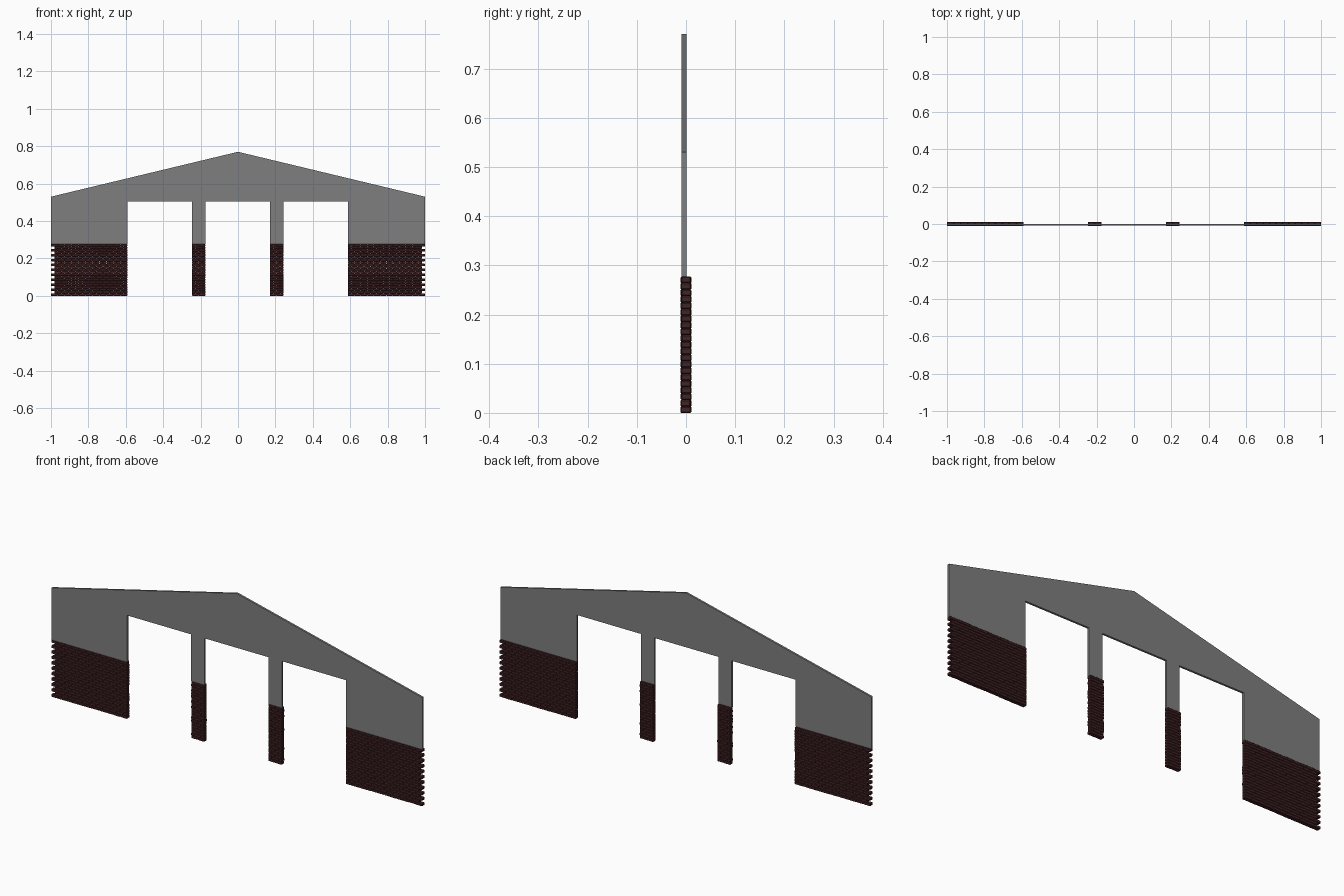
import bpy, bmesh, random
from mathutils import Matrix

if "Cube" in bpy.data.objects:
    bpy.data.objects.remove(bpy.data.objects["Cube"])

random.seed(4)


def material(name, rgb):
    m = bpy.data.materials.new(name)
    m.diffuse_color = (*rgb, 1)
    m.use_nodes = True
    m.node_tree.nodes["Principled BSDF"].inputs["Base Color"].default_value = m.diffuse_color
    return m


grey = material("grey_plaster", (0.21, 0.21, 0.21))
brown = material("dark_red_brick", (0.055, 0.017, 0.018))


def finish(bm, name, mat):
    bmesh.ops.recalc_face_normals(bm, faces=bm.faces)
    me = bpy.data.meshes.new(name)
    bm.to_mesh(me)
    bm.free()
    me.materials.append(mat)
    ob = bpy.data.objects.new(name, me)
    bpy.context.collection.objects.link(ob)
    return ob


# Heights and opening positions
BASE, LINTEL, EAVE, PEAK = 0.277, 0.505, 0.53, 0.77
PIERS = {"left_wall": (-1.0, -0.592), "left_pillar": (-0.246, -0.175),
         "right_pillar": (0.17, 0.243), "right_wall": (0.588, 1.0)}

# Grey gable: one outline with three openings, extruded in y
outline = [(1, EAVE), (0, PEAK), (-1, EAVE)]
for i, (a, b) in enumerate(PIERS.values()):
    if i > 0:
        outline.append((a, LINTEL))
    outline += [(a, BASE), (b, BASE)]
    if i < 3:
        outline.append((b, LINTEL))
bm = bmesh.new()
face = bm.faces.new([bm.verts.new((x, -0.009, z)) for x, z in outline])
ext = bmesh.ops.extrude_face_region(bm, geom=[face])
bmesh.ops.translate(bm, vec=(0, 0.010, 0),
                    verts=[v for v in ext["geom"] if isinstance(v, bmesh.types.BMVert)])
bmesh.ops.triangulate(bm, faces=[f for f in bm.faces if len(f.verts) > 4])
finish(bm, "gable_wall", grey)

# Brick bases: running bond, toothed only at the outer ends of the wall
ROWS, LENGTH = 21, 0.0355
H = BASE / ROWS
for name, (a, b) in PIERS.items():
    bm = bmesh.new()
    count = max(2, round((b - a) / LENGTH))
    step = (b - a) / count
    for r in range(ROWS):
        odd = r % 2
        cuts = [a + step * i for i in range(count + 1)]
        if odd:
            cuts = [a] + [a + step * (i + 0.5) for i in range(count)] + [b]
            if name == "left_wall":
                cuts = cuts[1:]
            elif name == "right_wall":
                cuts = cuts[:-1]
        for x0, x1 in zip(cuts, cuts[1:]):
            y = random.uniform(-0.001, 0.001)
            bmesh.ops.create_cube(bm, size=1, matrix=Matrix.Translation(
                ((x0 + x1) / 2, y, (r + 0.5) * H))
                @ Matrix.Diagonal((x1 - x0, 0.0205, H, 1)))
    bmesh.ops.bevel(bm, geom=bm.edges[:], offset=0.0018, segments=1,
                    affect='EDGES', profile=0.5)
    finish(bm, name + "_bricks", brown)
